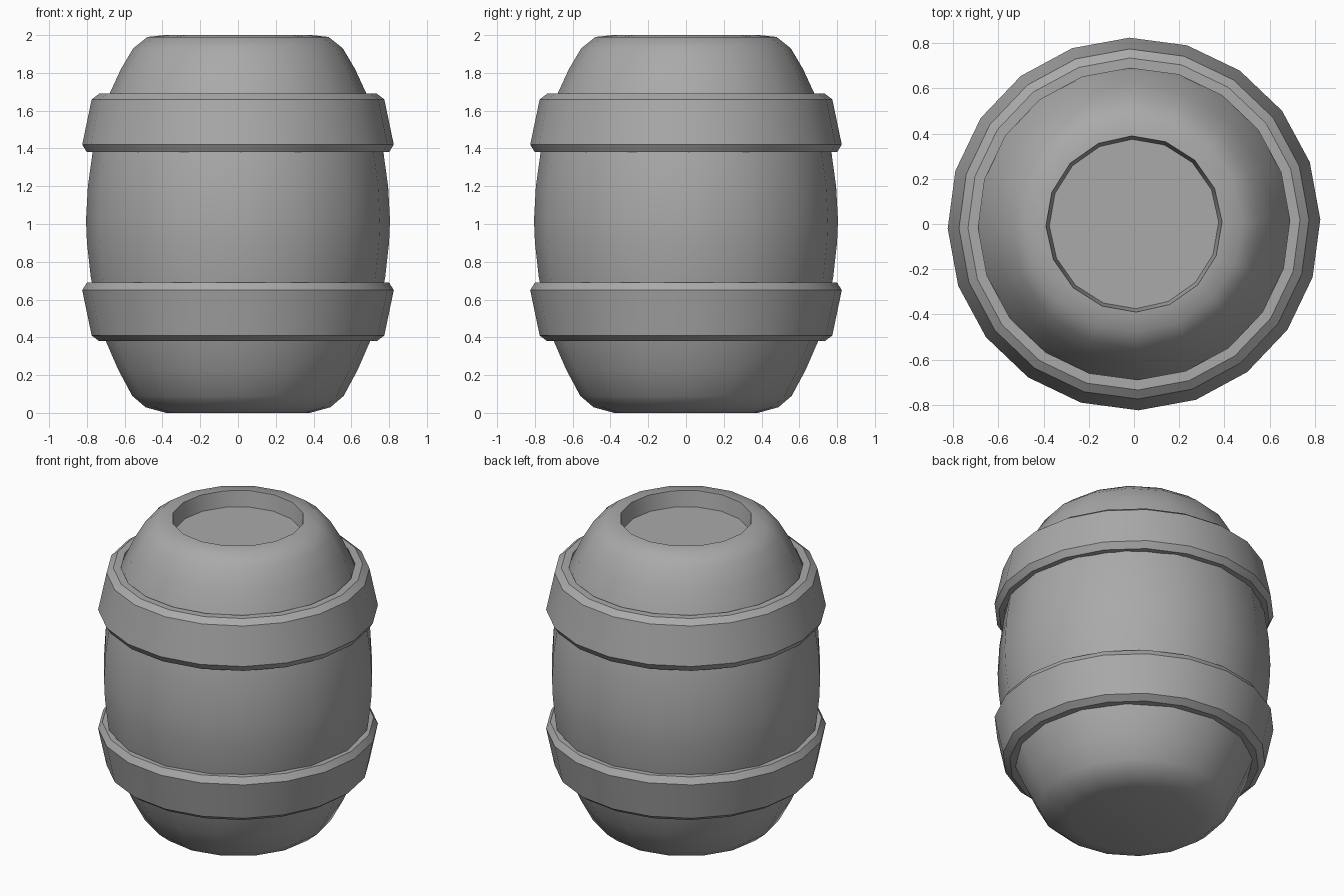
import bpy, bmesh
from math import radians, sin, cos, pi

cube = bpy.data.objects.get("Cube")
if cube:
    bpy.data.objects.remove(cube, do_unlink=True)

grey = bpy.data.materials.new("plain grey")
grey.use_nodes = True
colour = (0.4, 0.4, 0.4, 1)
grey.diffuse_color = colour
grey.node_tree.nodes["Principled BSDF"].inputs["Base Color"].default_value = colour

TURN = radians(1.4)


def lathe(name, profile, sides, closed, sharp_angle):
    """Spin (radius, height) points; a closed profile makes a hoop, an open one is capped."""
    bm = bmesh.new()
    loops = []
    for r, z in profile:
        angles = [TURN + 2 * pi * i / sides for i in range(sides)]
        loops.append([bm.verts.new((r * cos(a), r * sin(a), z)) for a in angles])
    pairs = list(zip(loops, loops[1:]))
    if closed:
        pairs.append((loops[-1], loops[0]))
    else:
        bm.faces.new(loops[0][::-1])
        bm.faces.new(loops[-1])
    for low, high in pairs:
        for i in range(sides):
            j = (i + 1) % sides
            bm.faces.new((low[i], low[j], high[j], high[i]))
    bmesh.ops.recalc_face_normals(bm, faces=bm.faces)
    mesh = bpy.data.meshes.new(name)
    bm.to_mesh(mesh)
    bm.free()
    mesh.materials.append(grey)
    obj = bpy.data.objects.new(name, mesh)
    bpy.context.collection.objects.link(obj)
    bpy.ops.object.select_all(action='DESELECT')
    obj.select_set(True)
    bpy.context.view_layer.objects.active = obj
    bpy.ops.object.shade_smooth_by_angle(angle=radians(sharp_angle))
    return obj


# Bulging body, ending in the recessed lid
body = [(0.38, 0), (0.49, 0.03), (0.56, 0.09), (0.635, 0.23), (0.70, 0.38),
        (0.745, 0.55), (0.78, 0.72), (0.80, 0.9), (0.805, 1.02), (0.795, 1.2),
        (0.77, 1.38), (0.73, 1.55), (0.68, 1.69), (0.62, 1.82), (0.555, 1.93),
        (0.48, 1.99), (0.39, 2.0), (0.375, 1.9)]
lathe("barrel_body", body, 16, False, 60)

# Tapered hoops with chamfered outer edges, mirrored about the middle
hoop = [(0.69, 1.69), (0.735, 1.69), (0.775, 1.66), (0.825, 1.42),
        (0.80, 1.38), (0.765, 1.38)]
MIDDLE = 1.035
lathe("upper_hoop", hoop, 20, True, 25)
lathe("lower_hoop", [(r, 2 * MIDDLE - z) for r, z in hoop], 20, True, 25)
